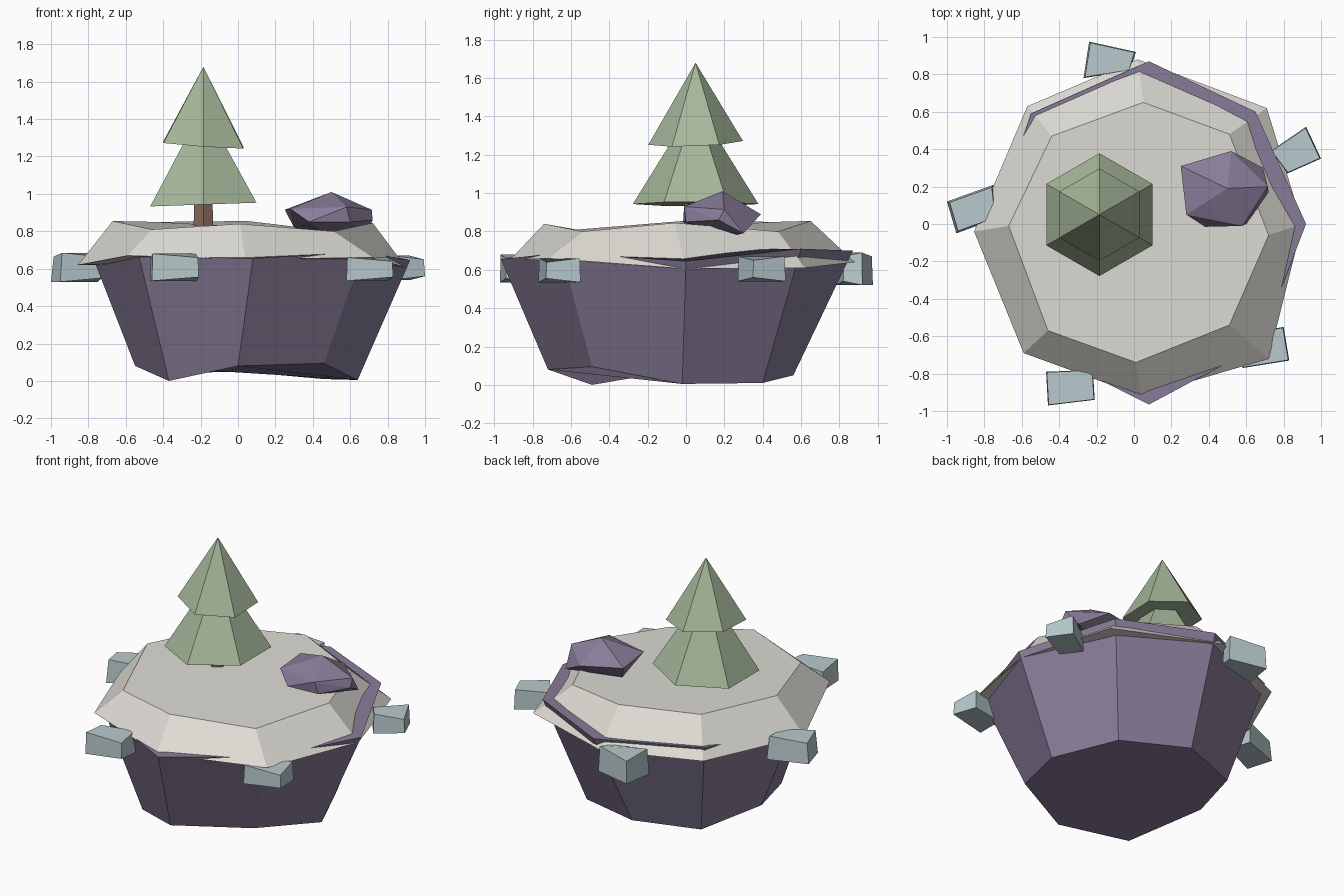
import bpy, bmesh, math
from mathutils import Vector

if "Cube" in bpy.data.objects:
    bpy.data.objects.remove(bpy.data.objects["Cube"])


def material(name, rgb):
    m = bpy.data.materials.new(name)
    m.diffuse_color = (*rgb, 1)
    m.use_nodes = True
    m.node_tree.nodes["Principled BSDF"].inputs["Base Color"].default_value = m.diffuse_color
    return m


PURPLE = material("purple rock", (0.25, 0.205, 0.32))
SNOW = material("warm snow", (0.73, 0.71, 0.66))
GREEN = material("pale pine green", (0.38, 0.47, 0.32))
ICE = material("ice blue", (0.48, 0.59, 0.61))
BARK = material("bark brown", (0.24, 0.14, 0.107))


def finish(name, bm, mat):
    bmesh.ops.recalc_face_normals(bm, faces=bm.faces[:])
    me = bpy.data.meshes.new(name)
    bm.to_mesh(me)
    bm.free()
    me.materials.append(mat)
    ob = bpy.data.objects.new(name, me)
    bpy.context.collection.objects.link(ob)
    return ob


def loft(name, low, high, mat):
    """Closed solid between two rings; a one-point top ring makes a cone."""
    bm = bmesh.new()
    a = [bm.verts.new(p) for p in low]
    b = [bm.verts.new(p) for p in high]
    n = len(a)
    bm.faces.new(a[::-1])
    if len(b) > 1:
        bm.faces.new(b)
    for i in range(n):
        j = (i + 1) % n
        if len(b) > 1:
            bm.faces.new((a[i], a[j], b[j], b[i]))
        else:
            bm.faces.new((a[i], a[j], b[0]))
    return finish(name, bm, mat)


# Rock base: uneven eight-sided frustum, rings start at +x and run anticlockwise
loft("rock_base",
     [(.64, -.02, .005), (.46, .40, .01), (.01, .56, .05), (-.40, .41, .04),
      (-.55, -.02, .08), (-.37, -.49, 0), (0, -.72, .08), (.46, -.49, .095)],
     [(.92, 0, .645), (.65, .60, .71), (.08, .87, .70), (-.55, .59, .70),
      (-.77, -.04, .645), (-.53, -.66, .67), (.08, -.965, .655), (.67, -.65, .69)],
     PURPLE)

# Snow cap with sloping rim
loft("snow_cap",
     [(.90, 0, .605), (.71, .62, .61), (.02, .88, .64), (-.57, .63, .63),
      (-.855, -.04, .62), (-.59, -.69, .67), (.04, -.92, .65), (.72, -.72, .66)],
     [(.72, -.06, .845), (.51, .48, .80), (.05, .65, .855), (-.44, .47, .85),
      (-.67, -.01, .855), (-.46, -.57, .81), (.01, -.74, .84), (.51, -.54, .80)],
     SNOW)


# Pine tree: trunk and two six-sided cones, with slightly tilted bases
TX, TY = -.185, .05


def ring(r, z, tilt_x=0, tilt_y=0):
    pts = []
    for i in range(6):
        t = math.radians(30 + 60 * i)
        x, y = r * math.cos(t), r * math.sin(t)
        pts.append((TX + x, TY + y, z + tilt_x * x + tilt_y * y))
    return pts


loft("tree_trunk", ring(.062, .78), ring(.055, 1.0), BARK)
loft("tree_lower_branches", ring(.328, .943, .035, 0), [(TX, TY, 1.47)], GREEN)
loft("tree_upper_branches", ring(.247, 1.262, -.07, .04), [(TX, TY, 1.68)], GREEN)

# Faceted boulder on the snow
bm = bmesh.new()
for p in [(.50, .19, 1.01), (.25, .31, .915), (.52, .39, .89), (.715, .20, .915),
          (.58, -.01, .93), (.28, .05, .92), (.38, -.015, .85), (.69, .30, .79),
          (.72, .17, .86), (.60, 0, .85), (.30, .25, .82), (.50, .20, .77)]:
    bm.verts.new(p)
bmesh.ops.convex_hull(bm, input=bm.verts[:])
finish("boulder", bm, PURPLE)


# Ice blocks around the rim: footprint corners, heights, top scale
def block(name, corners, z0, z1, top):
    c = sum((Vector(p) for p in corners), Vector((0, 0))) / 4
    low = [(x, y, z0 + (.02 if i == 1 else 0)) for i, (x, y) in enumerate(corners)]
    high = []
    for i, p in enumerate(corners):
        q = c + (Vector(p) - c) * top
        high.append((q.x, q.y, z1 - (.02 if i % 2 else 0)))
    loft(name, low, high, ICE)


block("ice_block_left", [(-.95, -.05), (-.73, .03), (-.75, .21), (-1, .12)], .53, .685, .9)
block("ice_block_back", [(-.27, .78), (-.02, .82), (.01, .92), (-.24, .975)], .52, .69, .94)
block("ice_block_right", [(.82, .27), (1, .35), (.92, .52), (.73, .39)], .54, .67, .95)
block("ice_block_front_right", [(.58, -.77), (.83, -.73), (.80, -.55), (.58, -.59)], .535, .66, .96)
block("ice_block_front_left", [(-.46, -.97), (-.21, -.94), (-.22, -.78), (-.47, -.79)], .535, .68, .97)
